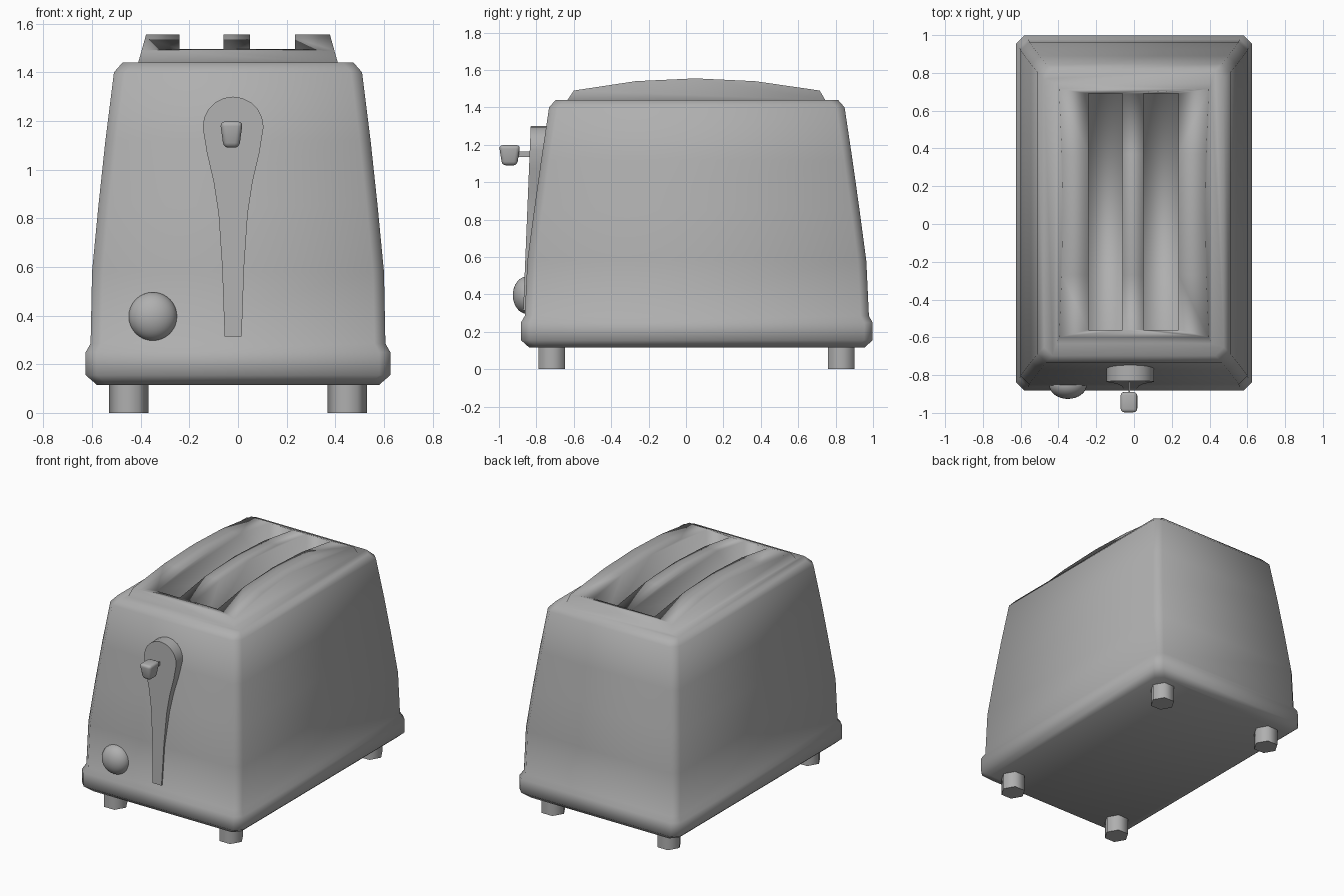
import bpy, bmesh, math

if "Cube" in bpy.data.objects:
    bpy.data.objects.remove(bpy.data.objects["Cube"])

# Mid grey enamel shared by every part
grey = bpy.data.materials.new("mid_grey")
grey.diffuse_color = (0.43, 0.43, 0.43, 1)
grey.use_nodes = True
grey.node_tree.nodes["Principled BSDF"].inputs["Base Color"].default_value = grey.diffuse_color


def finish(obj, angle=50):
    bpy.ops.object.select_all(action='DESELECT')
    obj.select_set(True)
    bpy.context.view_layer.objects.active = obj
    bpy.ops.object.shade_smooth_by_angle(angle=math.radians(angle))
    obj.data.materials.clear()
    obj.data.materials.append(grey)


def loft(name, rings):
    """Skin a stack of equal-length point rings and cap both ends."""
    bm = bmesh.new()
    loops = [[bm.verts.new(p) for p in ring] for ring in rings]
    n = len(loops[0])
    for a, b in zip(loops, loops[1:]):
        for i in range(n):
            j = (i + 1) % n
            bm.faces.new((a[i], a[j], b[j], b[i]))
    bm.faces.new(loops[0][::-1])
    bm.faces.new(loops[-1])
    bmesh.ops.recalc_face_normals(bm, faces=bm.faces)
    mesh = bpy.data.meshes.new(name)
    bm.to_mesh(mesh)
    bm.free()
    obj = bpy.data.objects.new(name, mesh)
    bpy.context.collection.objects.link(obj)
    return obj


def box(name, x0, x1, y0, y1, z0, z1):
    base = [(x0, y0), (x1, y0), (x1, y1), (x0, y1)]
    return loft(name, [[(x, y, z) for x, y in base] for z in (z0, z1)])


def chamfered_ring(z, hx, hy, c=0.045, cy=0.058):
    pts = [(hx, hy - c), (hx - c, hy), (c - hx, hy), (-hx, hy - c),
           (-hx, c - hy), (c - hx, -hy), (hx - c, -hy), (hx, c - hy)]
    return [(x, y + cy, z) for x, y in pts]


def boolean(obj, other, operation):
    mod = obj.modifiers.new("boolean", 'BOOLEAN')
    mod.operation = operation
    mod.solver = 'EXACT'
    mod.object = other
    bpy.context.view_layer.objects.active = obj
    bpy.ops.object.modifier_apply(modifier=mod.name)
    bpy.data.objects.remove(other)


# Tapered body with a flared base band and bevelled shoulder
body = loft("body", [chamfered_ring(*r) for r in (
    (0.115, 0.58, 0.895), (0.155, 0.626, 0.94), (0.25, 0.626, 0.94),
    (0.285, 0.606, 0.92), (0.58, 0.600, 0.906), (0.85, 0.574, 0.87),
    (1.12, 0.545, 0.832), (1.40, 0.51, 0.79), (1.44, 0.475, 0.755))])

# Arched top, a side profile whose flanks lean inward, fused to the body
arch = [(-0.64, 1.43), (-0.60, 1.49), (-0.27, 1.54), (0.05, 1.555),
        (0.37, 1.54), (0.715, 1.49), (0.75, 1.43)]
top = loft("arched_top", [
    [(s * (0.413 - (z - 1.43) * 0.28), y, z) for y, z in arch] for s in (-1, 1)])
boolean(body, top, 'UNION')

# Bread slots
for x0, x1 in ((-0.24, -0.06), (0.05, 0.235)):
    boolean(body, box("slot_cutter", x0, x1, -0.56, 0.69, 1.15, 1.8), 'DIFFERENCE')
finish(body, 180)

# Teardrop lever plate on the front
right = [(0.035, 0.315), (0.045, 0.60), (0.06, 0.82), (0.08, 0.95), (0.108, 1.07)]
outline = right + [(0.125 * math.cos(math.pi * k / 10),
                    1.175 + 0.125 * math.sin(math.pi * k / 10)) for k in range(11)]
outline += [(-w, z) for w, z in reversed(right)]
plate = loft("lever_plate", [
    [(x - 0.02, -0.83 - (1.3 - z) * 0.041 + d, z) for x, z in outline]
    for d in (0, 0.1)])
finish(plate, 35)

# Lever stem and rounded, downward-tapering knob
finish(box("lever_stem", -0.03, -0.022, -0.90, -0.82, 1.135, 1.163))
knob = loft("lever_knob", [
    [(-0.027 + sx * hx, -0.943 + sy * hy, z)
     for sx, sy in ((1, 1), (-1, 1), (-1, -1), (1, -1))]
    for z, hx, hy in ((1.09, 0.032, 0.040), (1.198, 0.047, 0.057))])
bevel = knob.modifiers.new("round", 'BEVEL')
bevel.width = 0.02
bevel.segments = 3
finish(knob, 180)

# Browning dial, a flattened ball
bpy.ops.mesh.primitive_uv_sphere_add(segments=32, ring_count=16, radius=0.1,
                                     location=(-0.35, -0.85, 0.396))
dial = bpy.context.object
dial.name = "browning_dial"
dial.scale.y = 0.76
finish(dial, 180)

# Six-sided feet
for sx, side in ((-1, "left"), (1, "right")):
    for y, end in ((-0.717, "front"), (0.83, "back")):
        bpy.ops.mesh.primitive_cylinder_add(vertices=6, radius=0.082, depth=0.14,
                                            location=(sx * 0.449, y, 0.07),
                                            rotation=(0, 0, math.pi / 2))
        foot = bpy.context.object
        foot.name = f"{end}_{side}_foot"
        finish(foot, 65)
